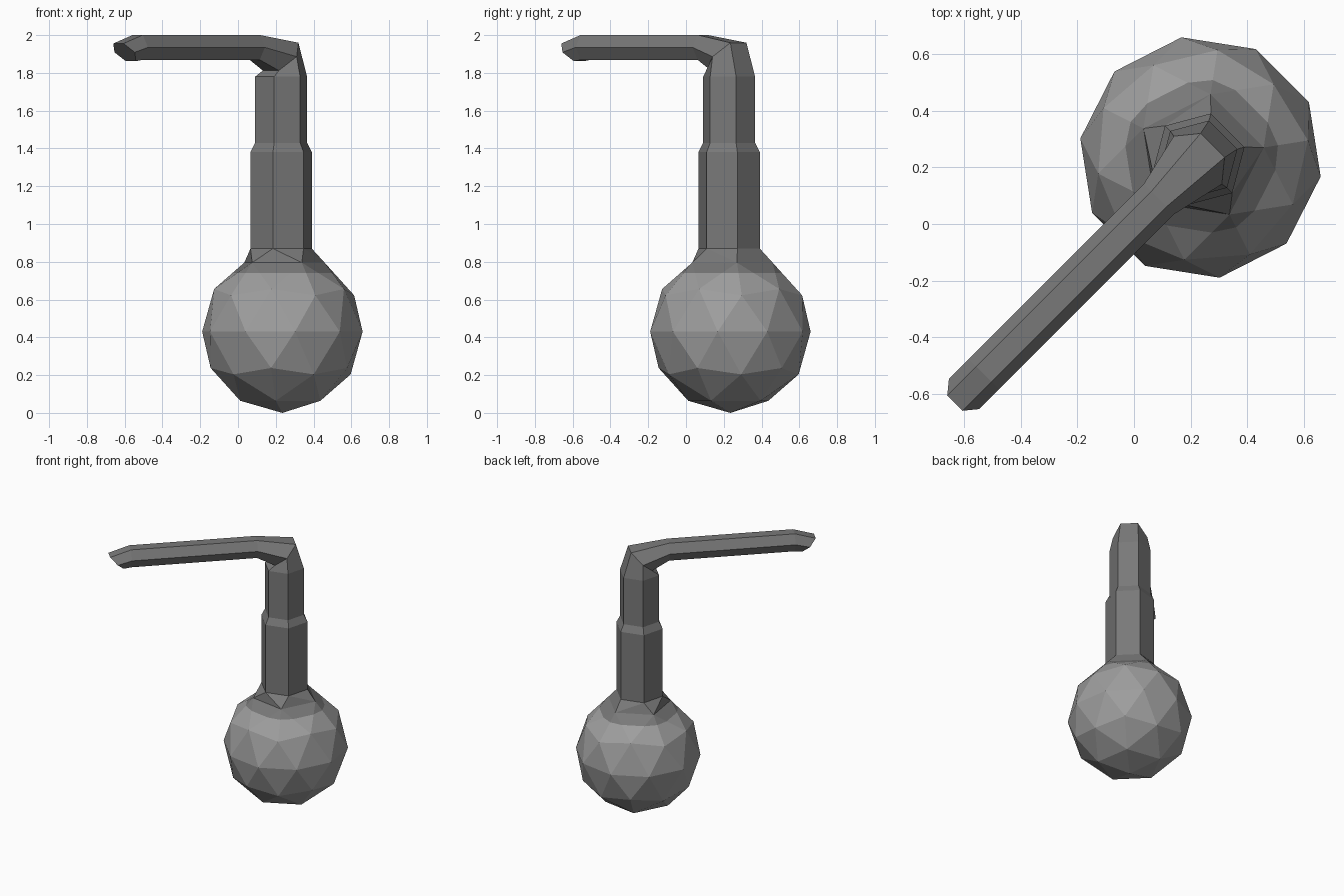
import bpy, bmesh, math
from mathutils import Vector, Matrix

if "Cube" in bpy.data.objects:
    bpy.data.objects.remove(bpy.data.objects["Cube"])

R2 = math.sqrt(2)
SIDE = Vector((1, -1, 0)) / R2      # across the spout
DIAG = Vector((1, 1, 0)) / R2       # along the spout, pointing back
UP = Vector((0, 0, 1))
BULB_R = 0.43
FILL_Z = 0.74


def material(name, value):
    m = bpy.data.materials.new(name)
    m.diffuse_color = (value, value, value, 1)
    m.use_nodes = True
    m.node_tree.nodes["Principled BSDF"].inputs["Base Color"].default_value = m.diffuse_color
    return m


def ring(bm, s, z, r, tilt):
    """Hexagon at distance s along the diagonal; tilt turns its outer side upward."""
    t = math.radians(tilt)
    outer = DIAG * math.cos(t) + UP * math.sin(t)
    c = DIAG * s + UP * z
    return [bm.verts.new(c + SIDE * (r * math.cos(k * math.pi / 3))
                         + outer * (r * math.sin(k * math.pi / 3))) for k in range(6)]


bm = bmesh.new()

# Round bulb, opened at the top pole
bmesh.ops.create_icosphere(
    bm, subdivisions=2, radius=BULB_R,
    matrix=Matrix.Translation((0.235, 0.235, BULB_R)) @ Matrix.Rotation(math.radians(9), 4, 'Z'))
pole = max(bm.verts, key=lambda v: v.co.z)
mouth = [e.other_vert(pole) for e in pole.link_edges]
bmesh.ops.delete(bm, geom=[pole], context='VERTS')

# Neck, bend, spout and drooping tip: (distance, height, radius, tilt)
sections = [
    (0.323, 0.87, 0.168, 0),
    (0.323, 1.38, 0.168, 0),
    (0.323, 1.43, 0.142, 0),
    (0.323, 1.78, 0.142, 0),
    (0.319, 1.886, 0.120, 45),
    (0.125, 1.935, 0.076, 90),
    (-0.750, 1.935, 0.076, 90),
    (-0.849, 1.909, 0.076, 135),
]
rings = [ring(bm, *sec) for sec in sections]
for a, b in zip(rings, rings[1:]):
    for k in range(6):
        n = (k + 1) % 6
        bm.faces.new((a[k], a[n], b[n], b[k]))
bm.faces.new(rings[-1])

# Flared collar joining the six-sided neck to the five-sided mouth
near = [min(mouth, key=lambda m: (m.co - v.co).length) for v in rings[0]]
collar = []
for k in range(6):
    n = (k + 1) % 6
    loop = [rings[0][k], rings[0][n], near[n]]
    if near[k] is not near[n]:
        loop.append(near[k])
    collar.append(bm.faces.new(loop))
bmesh.ops.triangulate(bm, faces=collar)

# Cut the fill line, then colour by height
bmesh.ops.bisect_plane(bm, geom=bm.verts[:] + bm.edges[:] + bm.faces[:],
                       plane_co=(0, 0, FILL_Z), plane_no=UP)
bmesh.ops.recalc_face_normals(bm, faces=bm.faces[:])
for f in bm.faces:
    f.smooth = False
    f.material_index = 1 if f.calc_center_median().z < FILL_Z else 0

mesh = bpy.data.meshes.new("flask")
bm.to_mesh(mesh)
bm.free()
mesh.materials.append(material("dark grey glass", 0.19))
mesh.materials.append(material("light grey filled glass", 0.34))
bpy.context.collection.objects.link(bpy.data.objects.new("flask", mesh))
